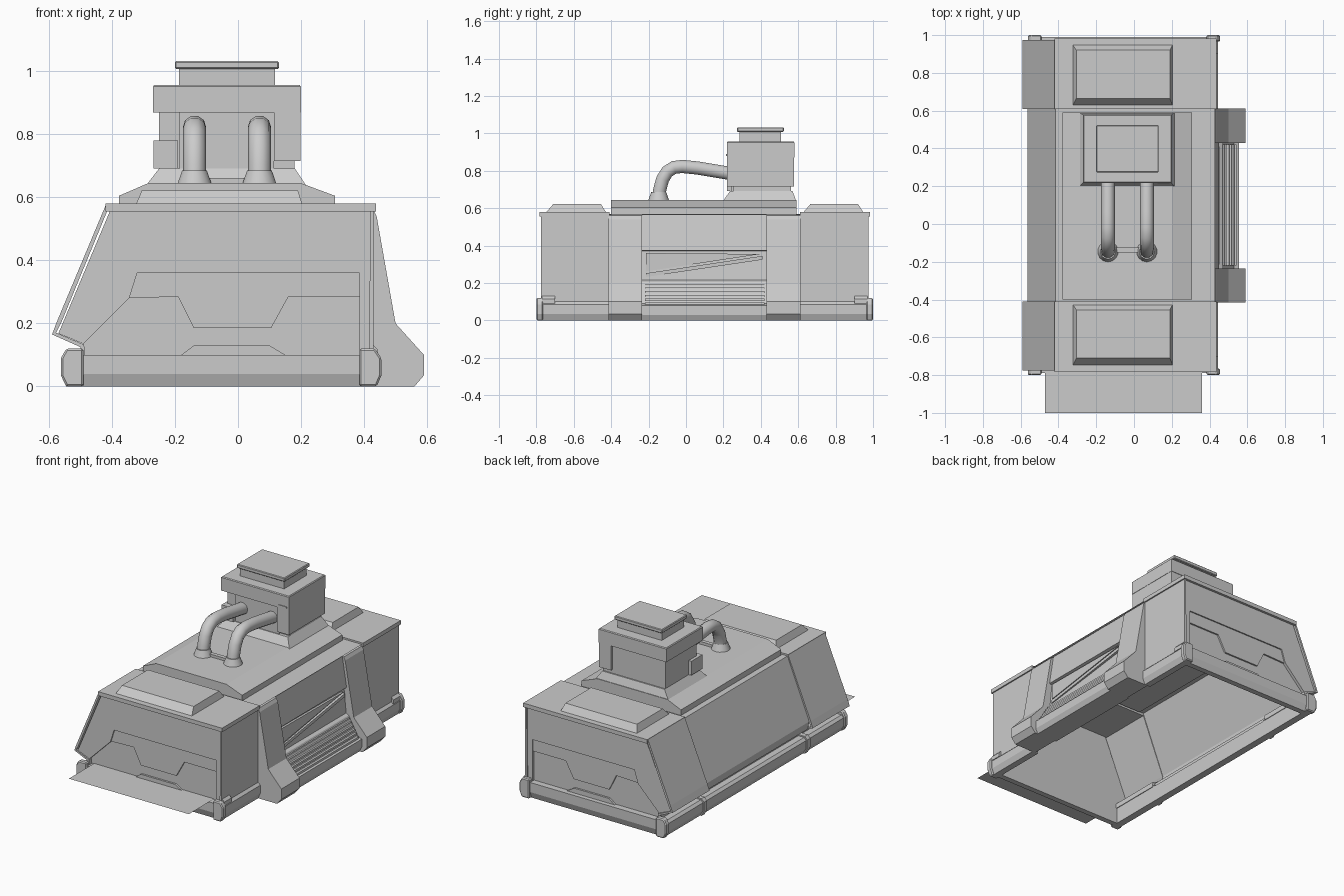
import bpy, bmesh, math
from mathutils import Vector


def make(name, verts, faces, recalc=True):
    bm = bmesh.new()
    vs = [bm.verts.new(v) for v in verts]
    for f in faces:
        bm.faces.new([vs[i] for i in f])
    if recalc:
        bmesh.ops.recalc_face_normals(bm, faces=bm.faces)
    me = bpy.data.meshes.new(name)
    bm.to_mesh(me)
    bm.free()
    ob = bpy.data.objects.new(name, me)
    bpy.context.collection.objects.link(ob)
    return ob


def prism(name, pts, a, b, axis='y', closed=True):
    """Extrude a profile from a to b along x or y (profile is the other axis and z)."""
    a, b = min(a, b), max(a, b)
    n = len(pts)
    place = (lambda u, v, t: (u, t, v)) if axis == 'y' else (lambda u, v, t: (t, u, v))
    verts = [place(u, v, a) for u, v in pts] + [place(u, v, b) for u, v in pts]
    faces = [(i, (i + 1) % n, (i + 1) % n + n, i + n) for i in range(n if closed else n - 1)]
    if closed:
        faces += [tuple(range(n)), tuple(range(n, 2 * n))]
    return make(name, verts, faces, closed)


def box(name, x0, x1, y0, y1, z0, z1):
    return prism(name, [(x0, z0), (x1, z0), (x1, z1), (x0, z1)], y0, y1)


def frustum(name, r0, z0, r1, z1):
    """Tapered block between two (x0, x1, y0, y1) rectangles."""
    verts = []
    for (x0, x1, y0, y1), z in ((r0, z0), (r1, z1)):
        verts += [(x0, y0, z), (x1, y0, z), (x1, y1, z), (x0, y1, z)]
    faces = [(0, 1, 2, 3), (4, 5, 6, 7)] + [(i, (i + 1) % 4, (i + 1) % 4 + 4, i + 4) for i in range(4)]
    return make(name, verts, faces)


MID = 0.10                                   # the hull is symmetric about y = 0.10
# End sections, front and back
SKIN = [(-0.50, 0.10), (-0.50, 0.125), (-0.59, 0.165), (-0.575, 0.205),
        (-0.42, 0.575), (0.43, 0.575), (0.43, 0.10)]
WALL = [(-0.49, 0.09), (-0.49, 0.135), (-0.57, 0.168), (-0.405, 0.56), (0.42, 0.56), (0.42, 0.09)]
UPPER = [(-0.49, 0.135), (-0.57, 0.168), (-0.405, 0.56), (0.42, 0.56), (0.42, 0.10),
         (0.385, 0.10), (0.385, 0.36), (-0.32, 0.36), (-0.345, 0.28)]
BAND = [(-0.345, 0.28), (-0.32, 0.36), (0.385, 0.36), (0.385, 0.285), (0.16, 0.285),
        (0.105, 0.185), (-0.14, 0.185), (-0.19, 0.285)]
for s, tag in ((-1, 'front'), (1, 'back')):
    Y = lambda d: MID + s * d
    skin = prism(tag + '_hull_skin', SKIN, Y(0.51), Y(0.875), closed=False)
    mod = skin.modifiers.new('thickness', 'SOLIDIFY')
    mod.thickness, mod.offset = 0.014, -1
    prism(tag + '_end_wall', WALL, Y(0.845), Y(0.85))
    prism(tag + '_upper_plate', UPPER, Y(0.848), Y(0.868))
    prism(tag + '_zigzag_band', BAND, Y(0.848), Y(0.86))
    prism(tag + '_low_step', [(-0.18, 0.10), (-0.14, 0.13), (0.10, 0.13), (0.15, 0.10)], Y(0.848), Y(0.862))
    box(tag + '_roof_lip', -0.42, 0.438, Y(0.51), Y(0.883), 0.555, 0.58)
    # roof hatch
    y0, y1 = sorted((Y(0.85), Y(0.525)))
    frustum(tag + '_roof_hatch', (-0.325, 0.205, y0, y1), 0.575,
            (-0.305, 0.19, y0 + 0.04, y1 - 0.03), 0.622)
    # base bar across the end
    e = s * 0.89
    prism(tag + '_base_bar', [(MID + e, 0.10), (MID + e, 0.04), (MID + e - s * 0.015, 0),
                              (MID + e - s * 0.05, 0), (MID + e - s * 0.05, 0.10)], -0.5, 0.4, 'x')
    # right rail, end caps and clamps
    RAIL_R = [(0.39, 0), (0.43, 0), (0.445, 0.035), (0.445, 0.085), (0.43, 0.10), (0.39, 0.10)]
    CAP_R = [(0.385, 0), (0.44, 0), (0.455, 0.035), (0.455, 0.09), (0.435, 0.12), (0.385, 0.12)]
    CAP_L = [(-0.49, 0), (-0.545, 0), (-0.562, 0.035), (-0.562, 0.09), (-0.545, 0.12), (-0.49, 0.12)]
    prism(tag + '_right_rail', RAIL_R, Y(0.51), Y(0.89))
    for side, cap in (('right', CAP_R), ('left', CAP_L)):
        c = prism(f'{tag}_{side}_rail_cap', cap, Y(0.865), Y(0.90))
        b = c.modifiers.new('edge', 'BEVEL')
        b.width, b.segments = 0.006, 1
    prism(tag + '_left_rail_clamp', CAP_L[:4] + [(-0.545, 0.108), (-0.49, 0.108)], Y(0.495), Y(0.525))
    prism(tag + '_right_foot', [(0.42, 0.09), (0.445, 0.09), (0.445, 0.115), (0.43, 0.13), (0.42, 0.13)],
          Y(0.80), Y(0.87))

prism('left_rail', [(-0.49, 0), (-0.535, 0), (-0.555, 0.035), (-0.555, 0.085), (-0.54, 0.10), (-0.49, 0.10)],
      -0.79, 0.99)

# Ramp plate in front
make('front_ramp', [(-0.47, -1, 0.105), (0.36, -1, 0.105), (0.36, -0.75, 0.105), (-0.47, -0.75, 0.105)],
     [(0, 1, 2, 3)])

# Middle section: left slope and roof, right pillars and vent
prism('middle_skin', [(-0.50, 0.10), (-0.50, 0.125), (-0.555, 0.15), (-0.565, 0.20), (-0.415, 0.57),
                      (0.43, 0.57)], -0.41, 0.61, closed=False)
PILLAR = [(0.41, 0.565), (0.43, 0.56), (0.44, 0.54), (0.50, 0.20), (0.59, 0.10), (0.59, 0.035),
          (0.56, 0), (0.41, 0)]
for y0, y1, tag in ((-0.415, -0.235, 'front'), (0.43, 0.612, 'back')):
    prism(tag + '_side_pillar', PILLAR, y0, y1)
prism('vent_housing', [(0.40, 0.57), (0.42, 0.565), (0.45, 0.375), (0.432, 0.37), (0.447, 0.215),
                       (0.465, 0.205), (0.53, 0.09), (0.555, 0.08), (0.555, 0.03), (0.54, 0), (0.40, 0)],
      -0.235, 0.43)
for i in range(6):                           # vent slats down the slope
    x, z = 0.475 + i * 0.0125, 0.196 - i * 0.020
    prism(f'vent_slat_{i + 1}', [(x - 0.02, z), (x + 0.004, z), (x + 0.006, z - 0.011), (x - 0.02, z - 0.011)],
          -0.22, 0.42)
prism('vent_diagonal_bar', [(-0.215, 0.232), (0.41, 0.325), (0.41, 0.345), (-0.215, 0.252)], 0.425, 0.452, 'x')
prism('vent_upper_wedge', [(-0.215, 0.262), (0.40, 0.355), (-0.215, 0.36)], 0.425, 0.447, 'x')

# Raised roof deck
prism('roof_deck', [(-0.378, 0.56), (-0.378, 0.605), (-0.285, 0.645), (0.20, 0.645), (0.308, 0.605),
                    (0.308, 0.56)], -0.40, 0.59)

# Chimney tower
frustum('tower_foot', (-0.29, 0.215, 0.20, 0.588), 0.64, (-0.25, 0.18, 0.235, 0.57), 0.692)
box('tower_core', -0.25, 0.18, 0.255, 0.562, 0.68, 0.88)
box('tower_front_panel', -0.185, 0.115, 0.24, 0.26, 0.69, 0.88)
box('tower_right_column', 0.115, 0.198, 0.22, 0.577, 0.715, 0.88)
box('tower_left_block', -0.268, -0.19, 0.22, 0.33, 0.692, 0.78)
box('tower_head', -0.27, 0.2, 0.218, 0.58, 0.87, 0.952)
frustum('tower_head_top', (-0.27, 0.2, 0.218, 0.58), 0.951, (-0.265, 0.195, 0.223, 0.575), 0.957)
box('tower_slot', 0.125, 0.187, 0.214, 0.23, 0.88, 0.889)
box('chimney_neck', -0.188, 0.118, 0.287, 0.508, 0.95, 1.012)
lid = box('chimney_lid', -0.2, 0.13, 0.273, 0.523, 1.008, 1.032)
lid.modifiers.new('edge', 'BEVEL').width = 0.004

# Twin pipes with collars
PATH = [(-0.147, 0.65), (-0.14, 0.70), (-0.125, 0.755), (-0.10, 0.795), (-0.065, 0.818), (-0.02, 0.823),
        (0.06, 0.815), (0.26, 0.782)]
for x, tag in ((-0.138, 'left'), (0.068, 'right')):
    cu = bpy.data.curves.new(tag + '_pipe', 'CURVE')
    cu.dimensions = '3D'
    cu.bevel_depth, cu.bevel_resolution = 0.037, 3
    sp = cu.splines.new('POLY')
    sp.points.add(len(PATH) - 1)
    for p, (y, z) in zip(sp.points, PATH):
        p.co = (x, y, z, 1)
    sp.use_smooth = True
    bpy.context.collection.objects.link(bpy.data.objects.new(tag + '_pipe', cu))
    bpy.ops.mesh.primitive_cone_add(vertices=14, radius1=0.055, radius2=0.04, depth=0.042,
                                    location=(x, -0.146, 0.665))
    bpy.context.object.name = tag + '_pipe_collar'
    bpy.ops.object.shade_smooth_by_angle(angle=math.radians(35))
box('pipe_bridge', -0.12, 0.05, -0.15, -0.125, 0.64, 0.662)
